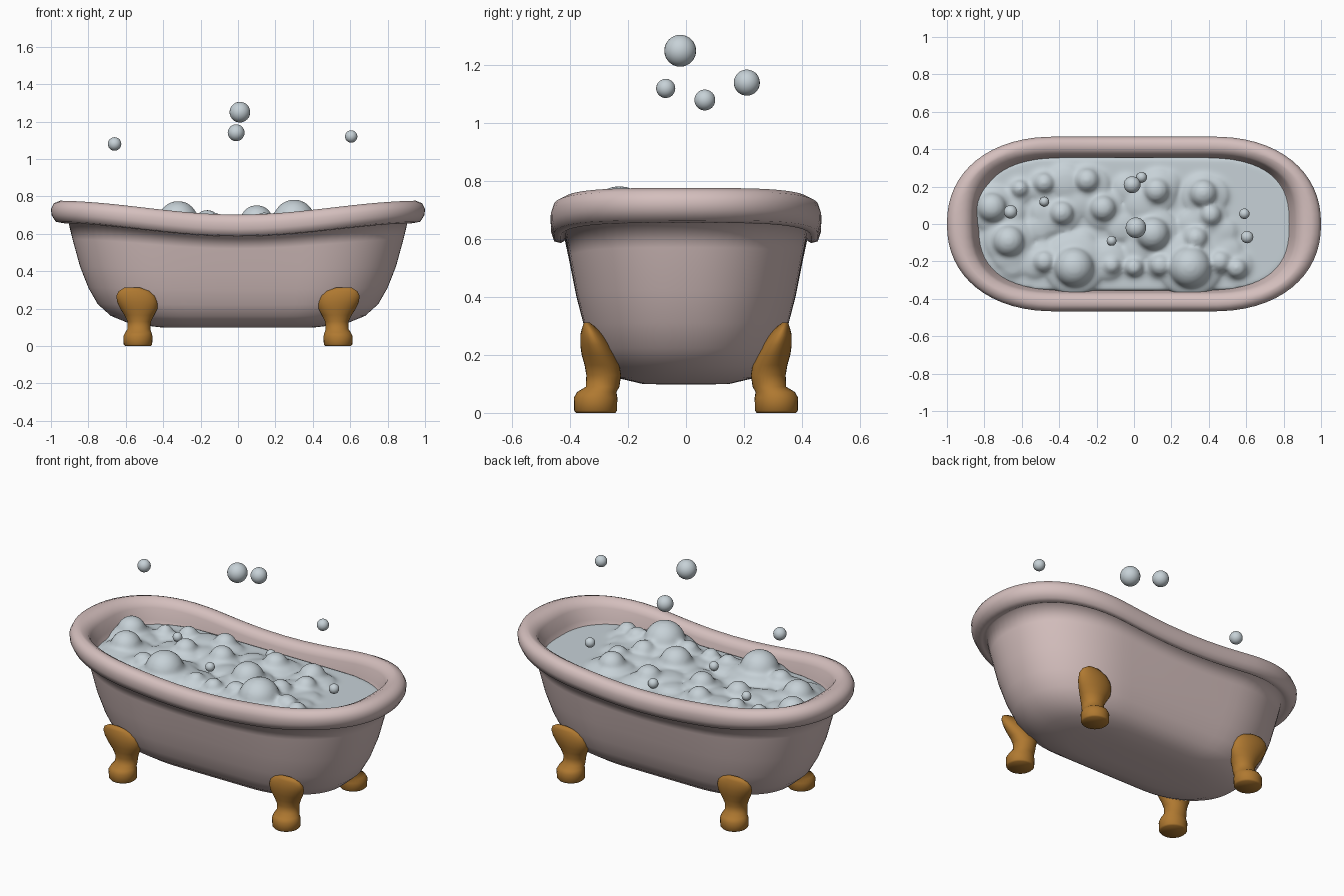
import bpy, bmesh, random
from math import sin, cos, pi, copysign

if "Cube" in bpy.data.objects:
    bpy.data.objects.remove(bpy.data.objects["Cube"])


def material(name, rgb, rough=0.5):
    m = bpy.data.materials.new(name)
    m.use_nodes = True
    m.diffuse_color = (*rgb, 1)
    node = m.node_tree.nodes["Principled BSDF"]
    node.inputs["Base Color"].default_value = (*rgb, 1)
    node.inputs["Roughness"].default_value = rough
    return m


PINK = material("pale pink enamel", (0.66, 0.52, 0.51))
FOAM = material("pale blue foam", (0.57, 0.64, 0.68))
GOLD = material("aged gold", (0.43, 0.19, 0.03))


def stadium(a, b, power, count=80, straight=.42):
    """Points round an oval with straight sides; power squares the ends."""
    pts = []
    for i in range(count):
        c, s = cos(2 * pi * i / count), sin(2 * pi * i / count)
        reach = abs(c) ** .8
        u = max(0, (reach - straight) / (1 - straight))
        pts.append((copysign(reach, c) * a,
                    copysign(max(0, 1 - u ** power) ** (1 / power), s) * b))
    return pts


def finish(bm, name, mat):
    bmesh.ops.recalc_face_normals(bm, faces=bm.faces)
    mesh = bpy.data.meshes.new(name)
    bm.to_mesh(mesh)
    bm.free()
    mesh.materials.append(mat)
    mesh.shade_smooth()
    obj = bpy.data.objects.new(name, mesh)
    bpy.context.collection.objects.link(obj)
    return obj


def loft(bm, rings):
    """Skin a stack of rings and cap both ends."""
    loops = [[bm.verts.new(p) for p in ring] for ring in rings]
    n = len(loops[0])
    for low, high in zip(loops, loops[1:]):
        for i in range(n):
            j = (i + 1) % n
            bm.faces.new((low[i], low[j], high[j], high[i]))
    bm.faces.new(loops[0])
    bm.faces.new(loops[-1])


def sphere(bm, x, y, z, r, flat=1):
    ret = bmesh.ops.create_uvsphere(bm, u_segments=24, v_segments=16, radius=r)
    bmesh.ops.scale(bm, verts=ret["verts"], vec=(1, 1, flat))
    bmesh.ops.translate(bm, verts=ret["verts"], vec=(x, y, z))


# Tub: one skin from the underside, over the rolled rim and down inside
# (half length, half width, height)
outside = [
    (.20, .07, .098), (.42, .15, .10), (.58, .235, .12), (.68, .29, .16),
    (.75, .325, .22), (.80, .352, .30), (.845, .378, .40), (.885, .402, .52),
    (.908, .418, .595), (.935, .432, .586), (.975, .455, .592),
    (.997, .466, .625), (1.0, .467, .657), (.985, .457, .688), (.95, .434, .702)]
inside = [(.91, .40, .70), (.877, .376, .685), (.862, .366, .66),
          (.84, .354, .60), (.80, .33, .50)]


def swoop(x, z):
    """Raise the rim towards the two ends."""
    weight = min(max((z - .1) / .5, 0), 1) ** 2
    return z + .075 * weight * (1 - cos(pi * x)) / 2


bm = bmesh.new()
loft(bm, [[(x, y, swoop(x, z)) for x, y in stadium(a, b, power)]
          for rings, power in ((outside, 2.2), (inside, 2.7))
          for a, b, z in rings])
finish(bm, "tub", PINK)

# Feet: stacked ovals, pad at the bottom, wide shoulder leaning on the tub
# (height, x centre, y centre, half width, half depth)
foot_profile = [
    (0, .535, .312, .068, .068), (.008, .535, .312, .076, .074),
    (.052, .535, .312, .078, .075), (.072, .533, .308, .070, .068),
    (.09, .53, .288, .061, .058), (.13, .528, .284, .063, .060),
    (.165, .528, .290, .080, .060), (.20, .53, .302, .100, .058),
    (.235, .538, .313, .108, .052), (.268, .548, .325, .103, .040),
    (.293, .556, .334, .082, .025), (.312, .565, .342, .042, .010)]
for sx, side in ((1, "left"), (-1, "right")):
    for sy, end in ((-1, "front"), (1, "back")):
        bm = bmesh.new()
        angles = [2 * pi * i / 28 for i in range(28)]
        loft(bm, [[(sx * (cx + rx * cos(t)), sy * (cy + ry * sin(t)), z)
                   for t in angles] for z, cx, cy, rx, ry in foot_profile])
        finish(bm, f"{end}_{side}_foot", GOLD)

# Foam: a water slab, low froth mounds and half-sunk bubbles fused into one skin
bubbles = [  # x, y, radius
    (-.76, .09, .08), (-.67, -.09, .085), (-.61, .19, .045), (-.48, .22, .055),
    (-.25, .235, .065), (-.385, .06, .065), (-.165, .085, .07), (-.32, -.23, .107),
    (.12, .18, .07), (.37, .165, .075), (.10, -.05, .09), (.30, -.23, .113),
    (.14, -.22, .06), (-.12, -.22, .05), (-.48, -.20, .06), (.46, -.20, .06),
    (.55, -.235, .055), (.41, .05, .06), (.0, -.23, .05), (.33, -.075, .065)]
LEVEL = .64
bm = bmesh.new()
loft(bm, [[(x, y, z) for x, y in stadium(a, b, 2.7)]
          for a, b, z in ((.82, .345, .56), (.85, .36, LEVEL))])
for x, y, r in bubbles:
    sphere(bm, x, y, LEVEL + r * .27, r)
    sphere(bm, x, y * .93, LEVEL, r * 1.6, .3)
random.seed(4)
for i in range(36):
    sphere(bm, random.uniform(-.72, .5), random.uniform(-.24, .24), LEVEL,
           random.uniform(.07, .11), .35)
foam = finish(bm, "foam", FOAM)
remesh = foam.modifiers.new("fuse", "REMESH")
remesh.mode = "VOXEL"
remesh.voxel_size = .012
remesh.use_smooth_shade = True
soften = foam.modifiers.new("soften", "SMOOTH")
soften.factor = .5
soften.iterations = 9

# Loose bubbles: four floating, the rest resting on the foam
loose = [
    (.01, -.02, 1.25, .055), (-.01, .21, 1.14, .045), (-.66, .065, 1.08, .036),
    (.605, -.07, 1.12, .033), (-.48, .12, .685, .026), (-.12, -.09, .685, .026),
    (.59, .055, .69, .028), (.04, .25, .67, .028)]
for i, (x, y, z, r) in enumerate(loose):
    bm = bmesh.new()
    sphere(bm, x, y, z, r)
    finish(bm, f"loose_bubble_{i + 1}", FOAM)
